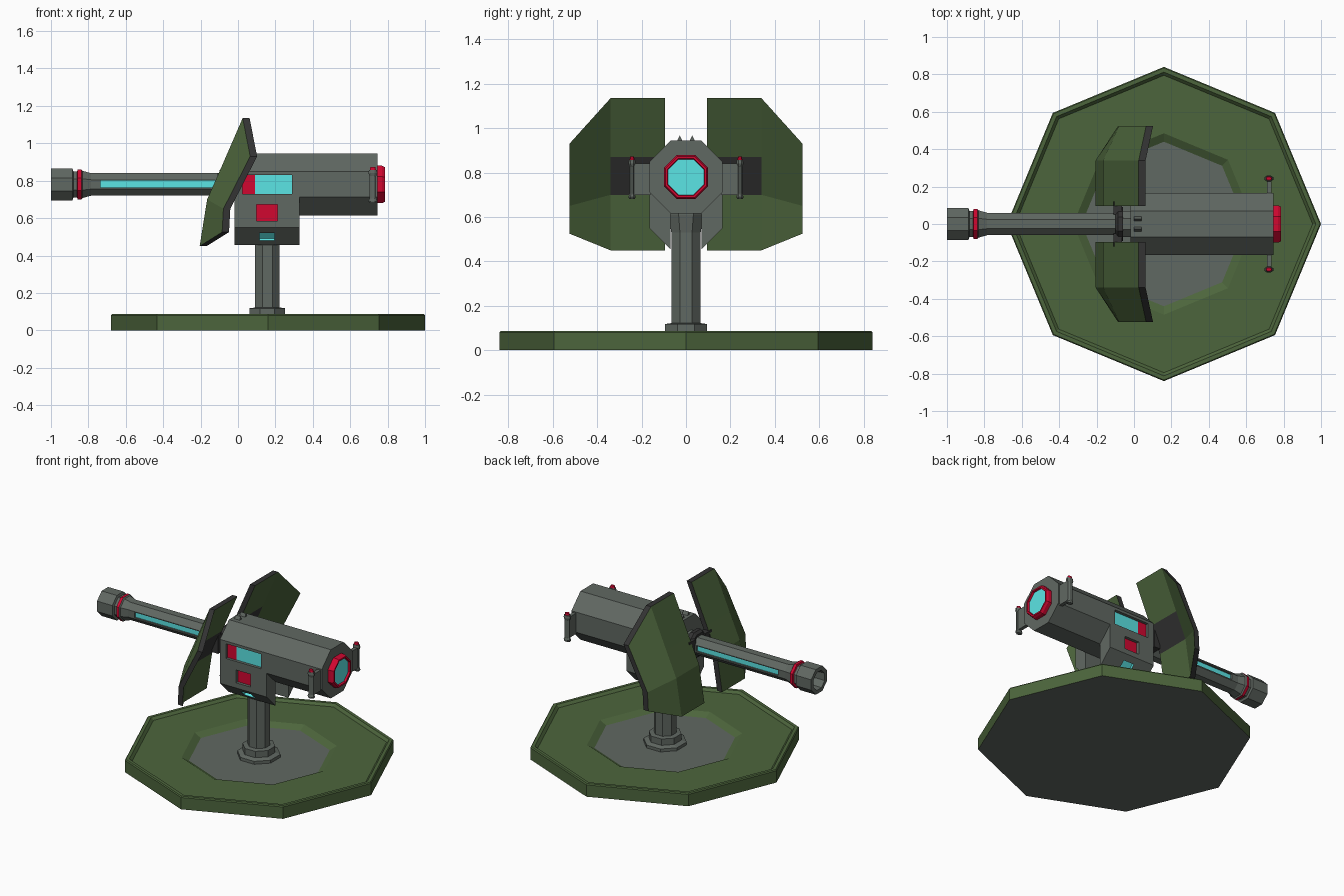
import bpy, bmesh, math
from mathutils import Vector

cube = bpy.data.objects.get("Cube")
if cube:
    bpy.data.objects.remove(cube, do_unlink=True)


def material(name, rgb):
    m = bpy.data.materials.new(name)
    m.use_nodes = True
    m.diffuse_color = (*rgb, 1)
    bsdf = next(n for n in m.node_tree.nodes if n.type == 'BSDF_PRINCIPLED')
    bsdf.inputs["Base Color"].default_value = (*rgb, 1)
    bsdf.inputs["Roughness"].default_value = 0.7
    return m


GREEN, GRAY, DARK, RED, CYAN = range(5)
MATS = [material("olive green", (0.073, 0.13, 0.045)),
        material("metal gray", (0.118, 0.138, 0.122)),
        material("dark gray", (0.033, 0.033, 0.033)),
        material("signal red", (0.64, 0.002, 0.03)),
        material("glowing cyan", (0.105, 0.78, 0.78))]


def finish(name, bm, color=None):
    bmesh.ops.recalc_face_normals(bm, faces=bm.faces)
    if color is not None:
        for f in bm.faces:
            f.material_index = color
    me = bpy.data.meshes.new(name)
    bm.to_mesh(me)
    bm.free()
    for m in MATS:
        me.materials.append(m)
    ob = bpy.data.objects.new(name, me)
    bpy.context.collection.objects.link(ob)
    return ob


def turned(name, profile, colors, axis, center, flat=True, stretch=1):
    """Eight-sided turned part; profile is (position, radius), colors are cap, bands, cap."""
    bm = bmesh.new()
    grow, turn = (1 / math.cos(math.pi / 8), 0.5) if flat else (1, 0)
    rings = []
    for pos, r in profile:
        ring = []
        for i in range(8):
            a = (i + turn) * math.pi / 4
            u, v = stretch * r * grow * math.cos(a), r * grow * math.sin(a)
            p = (u, v, pos) if axis == 'Z' else (pos, u, v)
            ring.append(bm.verts.new(Vector(p) + Vector(center)))
        rings.append(ring)
    if isinstance(colors, int):
        colors = [colors] * (len(rings) + 1)
    bm.faces.new(rings[0]).material_index = colors[0]
    bm.faces.new(rings[-1]).material_index = colors[-1]
    for a, b, c in zip(rings, rings[1:], colors[1:]):
        for i in range(8):
            j = (i + 1) % 8
            bm.faces.new((a[i], a[j], b[j], b[i])).material_index = c
    return finish(name, bm)


def extruded(name, yz, x0, x1, color):
    """Profile in the y-z plane pulled along x."""
    bm = bmesh.new()
    a = [bm.verts.new((x0, y, z)) for y, z in yz]
    f = bm.faces.new(a)
    ext = bmesh.ops.extrude_face_region(bm, geom=[f])["geom"]
    bmesh.ops.translate(bm, vec=(x1 - x0, 0, 0),
                        verts=[v for v in ext if isinstance(v, bmesh.types.BMVert)])
    return finish(name, bm, color)


def box(name, xs, ys, zs, color):
    return extruded(name, [(ys[0], zs[0]), (ys[1], zs[0]), (ys[1], zs[1]), (ys[0], zs[1])],
                    xs[0], xs[1], color)


def carve(target, cutter):
    """Cut a pocket; the pocket faces keep the cutter's colours."""
    cutter.hide_render = True
    mod = target.modifiers.new("pocket", 'BOOLEAN')
    mod.operation = 'DIFFERENCE'
    mod.object = cutter
    graph = bpy.context.evaluated_depsgraph_get()
    mesh = bpy.data.meshes.new_from_object(target.evaluated_get(graph))
    target.modifiers.clear()
    target.data = mesh
    bpy.data.objects.remove(cutter, do_unlink=True)


def side_pocket(target, s, xs, depth, zs, color):
    """Pocket in a side wall with gray walls and a coloured floor."""
    cutter = box("cutter", xs, (s * depth, s * 0.19), zs, GRAY)
    for p in cutter.data.polygons:
        if p.normal.y * s < -0.5:
            p.material_index = color
    carve(target, cutter)


def shield(name, s):
    """Bent armour panel with dark rim and a dark mounting square on its rear."""
    bm = bmesh.new()
    prof = [(-0.205, 0.45), (-0.165, 0.70), (-0.09, 0.87), (0.025, 1.135)]
    inner = [bm.verts.new((x, s * 0.095, z)) for x, z in prof]
    bend = [bm.verts.new((x, s * 0.34, z)) for x, z in prof]
    outer = [bm.verts.new((x, s * 0.525, z))
             for x, z in [(-0.085, 0.525), (-0.078, 0.65), (0.065, 0.93)]]
    faces = [bm.faces.new((inner[i], bend[i], bend[i + 1], inner[i + 1])) for i in range(3)]
    faces.append(bm.faces.new((bend[0], outer[0], outer[1], bend[1])))
    faces.append(bm.faces.new((bend[1], outer[1], outer[2], bend[3], bend[2])))
    ext = bmesh.ops.extrude_face_region(bm, geom=faces, use_keep_orig=True)["geom"]
    bmesh.ops.translate(bm, vec=(0.037, 0, 0),
                        verts=[v for v in ext if isinstance(v, bmesh.types.BMVert)])
    back = [f for f in ext if isinstance(f, bmesh.types.BMFace)]
    panels = set(faces + back)
    for f in bm.faces:
        f.material_index = GREEN if f in panels else DARK
    for f in back:
        c = f.calc_center_median()
        if abs(c.y) < 0.3 and 0.72 < c.z < 0.86:
            f.material_index = DARK
    return finish(name, bm)


# Base platform with raised rim and sunken centre
turned("base_platform",
       [(0, 0.84), (0.08, 0.84), (0.087, 0.834), (0.087, 0.812), (0.07, 0.795),
        (0.07, 0.485), (0.045, 0.44)],
       [GRAY] + [GREEN] * 6 + [GRAY], 'Z', (0.16, 0, 0), flat=False)

# Post with stepped foot and flared head
turned("post", [(0.04, 0.125), (0.065, 0.125), (0.075, 0.095), (0.118, 0.095), (0.122, 0.066),
                (0.53, 0.066), (0.61, 0.08), (0.65, 0.08)], GRAY, 'Z', (0.157, 0, 0))

# Gun body
AXIS = (0, 0, 0.78)
body = turned("gun_body", [(-0.02, 0.165), (0.745, 0.165)], GRAY, 'X', AXIS)
turned("rear_lens", [(0.73, 0.1), (0.77, 0.1), (0.785, 0.093), (0.785, 0.083), (0.772, 0.08)],
       [RED] * 5 + [CYAN], 'X', AXIS)

# Barrel with hollow muzzle and red ring
barrel = turned("barrel",
                [(-0.9, 0.055), (-1.0, 0.06), (-1.0, 0.085), (-0.885, 0.085), (-0.88, 0.07),
                 (-0.86, 0.07), (-0.857, 0.081), (-0.838, 0.081), (-0.832, 0.073),
                 (-0.785, 0.06), (-0.01, 0.06)],
                [GRAY] * 6 + [RED] * 2 + [GRAY] * 4, 'X', AXIS)
turned("barrel_collar", [(-0.1, 0.075), (-0.085, 0.09), (-0.06, 0.09), (-0.06, 0.07),
                         (-0.015, 0.07)], [DARK] * 4 + [GRAY] * 2, 'X', AXIS)

# Paired parts
for s, side in ((1, "left"), (-1, "right")):
    shield(side + "_shield", s)
    box(side + "_shield_mount", (-0.11, -0.065), (s * 0.05, s * 0.12), (0.72, 0.84), DARK)

    # Cheek of the cradle, with a sunken red square and a vent in the slope
    cheek = extruded(side + "_cheek", [(s * y, z) for y, z in
                     ((0.07, 0.455), (0.165, 0.55), (0.165, 0.712), (0.07, 0.66))],
                     -0.02, 0.33, GRAY)
    side_pocket(cheek, s, (0.1, 0.21), 0.145, (0.585, 0.672), RED)
    carve(cheek, extruded("cutter", [(s * y, z) for y, z in
          ((0.105, 0.47), (0.145, 0.51), (0.123, 0.532), (0.083, 0.492))], 0.115, 0.195, CYAN))

    # Sunken window with red end, and light strip along the barrel
    side_pocket(body, s, (0.025, 0.29), 0.145, (0.73, 0.83), CYAN)
    box(side + "_window_red", (0.025, 0.09), (s * 0.143, s * 0.147), (0.73, 0.83), RED)
    side_pocket(barrel, s, (-0.735, -0.12), 0.049, (0.763, 0.8), CYAN)

    # Rear handle with red cap
    box(side + "_handle_plate", (0.711, 0.735), (s * 0.16, s * 0.235), (0.7, 0.84), GRAY)
    turned(side + "_handle_bar", [(0.68, 0.013), (0.69, 0.016), (0.705, 0.012), (0.825, 0.012),
                                  (0.84, 0.016), (0.857, 0.014), (0.857, 0.011), (0.872, 0.009)],
           [GRAY] * 7 + [RED] * 2, 'Z', (0.721, s * 0.243, 0), stretch=1.5)

    # Small sight on top
    extruded(side + "_sight", [(s * 0.016, 0.943), (s * 0.04, 0.943), (s * 0.028, 0.967)],
             0.0, 0.04, GRAY)
